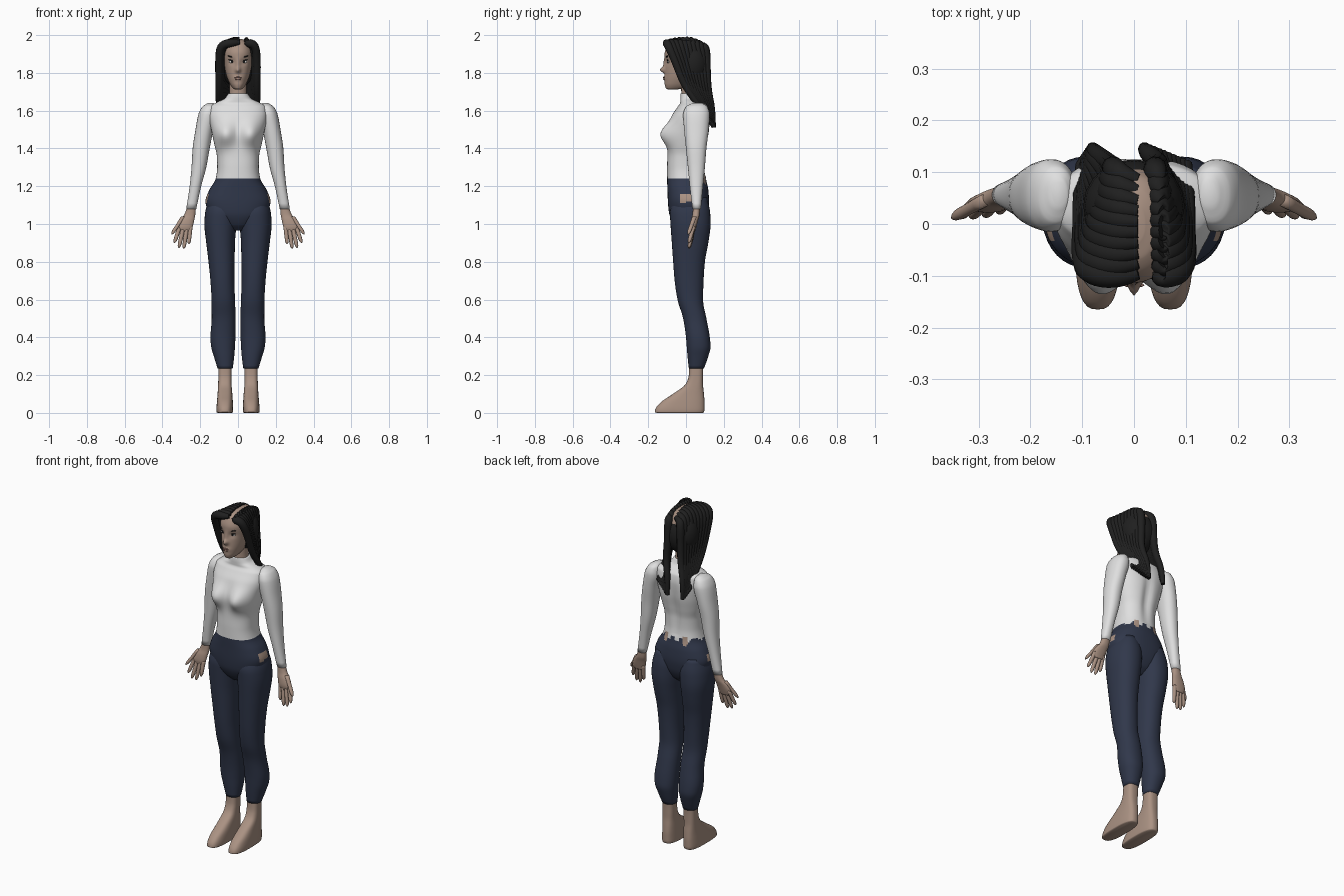
import bpy, bmesh, math
from mathutils import Vector


def material(name, r, g, b):
    m = bpy.data.materials.new(name)
    m.diffuse_color = (r, g, b, 1)
    return m


SKIN = material("skin", 0.40, 0.285, 0.225)
SHIRT = material("white shirt", 0.74, 0.74, 0.74)
PANTS = material("navy pants", 0.03, 0.039, 0.07)
HAIR = material("black hair", 0.014, 0.014, 0.014)
EYE = material("eye white", 0.75, 0.73, 0.7)
LIP = material("lips", 0.30, 0.17, 0.14)


def smooth_rows(rows, sub):
    """Monotone interpolation of (z, x0, x1, y0, y1) rows along z."""
    sec = [[(b[k] - a[k]) / (b[0] - a[0]) for k in range(5)] for a, b in zip(rows, rows[1:])]
    slope = []
    for i in range(len(rows)):
        a, b = sec[max(i - 1, 0)], sec[min(i, len(sec) - 1)]
        slope.append([2 * p * q / (p + q) if p * q > 0 else 0 for p, q in zip(a, b)])
    out = []
    for i in range(len(rows) - 1):
        a, b, h = rows[i], rows[i + 1], rows[i + 1][0] - rows[i][0]
        for j in range(sub):
            t = j / sub
            h00, h10 = 2 * t**3 - 3 * t**2 + 1, t**3 - 2 * t**2 + t
            h01, h11 = 3 * t**2 - 2 * t**3, t**3 - t**2
            out.append([a[0] + h * t] + [h00 * a[k] + h10 * h * slope[i][k] + h01 * b[k]
                                         + h11 * h * slope[i + 1][k] for k in range(1, 5)])
    return out + [list(rows[-1])]


def finish(ob, mirror=False):
    if mirror:
        ob.modifiers.new("mirror", 'MIRROR').use_mirror_merge = False
    for p in ob.data.polygons:
        p.use_smooth = True
    return ob


def loft(name, rows, mats, n=36, sub=4, power=2.2, mirror=False, shape=None, rule=None):
    """Stack of rounded cross-sections given by their bounds at each height."""
    bm = bmesh.new()
    rings = []
    for z, x0, x1, y0, y1 in smooth_rows(rows, sub):
        ring = []
        for i in range(n):
            a = 2 * math.pi * i / n
            c, s = math.cos(a), math.sin(a)
            co = Vector(((x0 + x1) / 2 + (x1 - x0) / 2 * math.copysign(abs(c) ** (2 / power), c),
                         (y0 + y1) / 2 + (y1 - y0) / 2 * math.copysign(abs(s) ** (2 / power), s), z))
            ring.append(bm.verts.new(shape(co) if shape else co))
        rings.append(ring)
    for a, b in zip(rings, rings[1:]):
        for i in range(n):
            bm.faces.new((a[i], a[(i + 1) % n], b[(i + 1) % n], b[i]))
    bm.faces.new(rings[0])
    bm.faces.new(rings[-1])
    bmesh.ops.recalc_face_normals(bm, faces=bm.faces)
    if rule:
        for f in bm.faces:
            f.material_index = rule(f.calc_center_median())
    me = bpy.data.meshes.new(name)
    bm.to_mesh(me)
    bm.free()
    for m in mats:
        me.materials.append(m)
    ob = bpy.data.objects.new(name, me)
    bpy.context.collection.objects.link(ob)
    return finish(ob, mirror)


def ball(name, loc, scale, mat, tilt=0, mirror=False):
    bpy.ops.mesh.primitive_uv_sphere_add(segments=20, ring_count=12, radius=1)
    ob = bpy.context.object
    ob.name = name
    ob.rotation_euler.y = tilt
    ob.scale = scale
    ob.location = loc
    bpy.ops.object.transform_apply(location=True, rotation=True, scale=True)
    ob.data.materials.append(mat)
    return finish(ob, mirror)


def bump(u, v, w, h):
    return math.exp(-(u / w) ** 2 - (v / h) ** 2)


# Torso: shirt above, pants below, ragged hem at the back, skin gaps at the hips
def torso_shape(c):
    if c.y < 0:
        c.y -= 0.052 * bump(abs(c.x) - 0.07, c.z - 1.475, 0.055, 0.06)
    elif c.z > 1.25:
        c.y -= 0.014 * bump(c.x, c.z - 1.42, 0.025, 0.14)
    return c


def hip_gap(c):
    return abs(c.x) > 0.1 and -0.03 < c.y < 0.035 and 1.11 + 0.2 * (c.y + 0.03) < c.z < 1.16


def torso_rule(c):
    edge = 1.24 + (0.014 * math.sin(c.x * 110) if c.y > 0.02 else 0)
    if hip_gap(c) or (c.y > 0.03 and 0.05 < abs(c.x) < 0.075 and 1.215 < c.z < 1.255):
        return 2
    return 0 if c.z > edge else 1


def centred(rows):
    return [(z, -w, w, a, b) for z, w, a, b in rows]


loft("torso", centred([
    (0.965, 0.04, -0.03, 0.05), (1.0, 0.09, -0.065, 0.09), (1.06, 0.155, -0.09, 0.115),
    (1.12, 0.172, -0.096, 0.122), (1.18, 0.152, -0.098, 0.118), (1.24, 0.118, -0.10, 0.106),
    (1.3, 0.11, -0.10, 0.10), (1.36, 0.112, -0.098, 0.102), (1.42, 0.125, -0.095, 0.112),
    (1.5, 0.142, -0.09, 0.125), (1.57, 0.155, -0.075, 0.128), (1.62, 0.15, -0.045, 0.12),
    (1.645, 0.11, -0.03, 0.10), (1.665, 0.07, -0.03, 0.08), (1.69, 0.052, -0.028, 0.068)]),
    [SHIRT, PANTS, SKIN], n=72, sub=6, power=2.4, shape=torso_shape, rule=torso_rule)

# Legs and bare feet
loft("leg", [
    (1.14, 0.03, 0.15, -0.06, 0.11), (1.06, 0.005, 0.174, -0.085, 0.128),
    (1.0, 0.008, 0.178, -0.082, 0.13), (0.9, 0.016, 0.168, -0.075, 0.118),
    (0.8, 0.018, 0.156, -0.068, 0.10), (0.7, 0.019, 0.146, -0.06, 0.093),
    (0.6, 0.016, 0.14, -0.045, 0.09), (0.5, 0.013, 0.139, -0.015, 0.108),
    (0.4, 0.014, 0.146, 0.0, 0.126), (0.35, 0.016, 0.142, 0.004, 0.13),
    (0.3, 0.02, 0.128, 0.008, 0.118), (0.235, 0.028, 0.108, 0.015, 0.095)],
    [PANTS], mirror=True)
loft("foot", [
    (0.26, 0.032, 0.104, 0.018, 0.092), (0.2, 0.034, 0.104, 0.015, 0.09),
    (0.155, 0.034, 0.105, 0.0, 0.09), (0.1, 0.03, 0.108, -0.07, 0.095),
    (0.055, 0.027, 0.112, -0.135, 0.098), (0.02, 0.026, 0.114, -0.162, 0.098),
    (0.004, 0.027, 0.113, -0.165, 0.095), (0.0, 0.032, 0.108, -0.155, 0.09)],
    [SKIN], power=2.8, mirror=True)

# Sleeves
loft("sleeve", [
    (1.64, 0.13, 0.16, 0.035, 0.085), (1.622, 0.115, 0.188, 0.0, 0.112),
    (1.58, 0.11, 0.21, -0.015, 0.125), (1.5, 0.13, 0.225, -0.01, 0.12),
    (1.4, 0.15, 0.24, 0.0, 0.108), (1.3, 0.168, 0.246, 0.01, 0.10),
    (1.2, 0.195, 0.256, 0.02, 0.09), (1.08, 0.221, 0.274, 0.034, 0.079)],
    [SHIRT], mirror=True)

# Hands with spread fingers
loft("palm", [
    (1.1, 0.222, 0.266, 0.038, 0.075), (1.05, 0.226, 0.284, 0.034, 0.072),
    (1.02, 0.232, 0.308, 0.026, 0.064), (0.985, 0.24, 0.322, 0.022, 0.055),
    (0.96, 0.252, 0.312, 0.026, 0.048)], [SKIN], mirror=True)
FINGERS = {"thumb": ((0.29, 0.045, 1.04), (0.35, 0.012, 0.945)),
           "index_finger": ((0.308, 0.04, 0.99), (0.336, 0.015, 0.9)),
           "middle_finger": ((0.29, 0.038, 0.98), (0.313, 0.015, 0.874)),
           "ring_finger": ((0.271, 0.038, 0.98), (0.287, 0.018, 0.87)),
           "little_finger": ((0.252, 0.04, 0.99), (0.26, 0.025, 0.895))}
for name, (a, b) in FINGERS.items():
    rows = []
    for t, r in ((0, 0.012), (0.5, 0.011), (0.9, 0.0085), (1, 0.003)):
        x, y, z = Vector(a).lerp(Vector(b), t)
        rows.append((z, x - r, x + r, y - r, y + r))
    loft(name, rows, [SKIN], n=12, sub=3, mirror=True)


# Neck and head with nose, eye sockets and chin
def face_shape(c):
    if c.y < -0.02:
        c.y += 0.008 * bump(abs(c.x) - 0.033, c.z - 1.858, 0.018, 0.016)
        c.y -= 0.024 * bump(c.x, c.z - 1.815, 0.013, 0.014) + 0.010 * bump(c.x, c.z - 1.845, 0.01, 0.03)
        c.y -= 0.006 * bump(c.x, c.z - 1.772, 0.022, 0.012)
    return c


loft("neck", centred([(1.64, 0.055, -0.025, 0.07), (1.7, 0.046, -0.025, 0.062),
                      (1.78, 0.046, -0.03, 0.07)]), [SKIN])
loft("head", centred([
    (1.712, 0.016, -0.095, -0.05), (1.72, 0.028, -0.107, 0.0), (1.745, 0.045, -0.113, 0.04),
    (1.79, 0.062, -0.112, 0.075), (1.84, 0.072, -0.11, 0.10), (1.9, 0.078, -0.113, 0.108),
    (1.945, 0.068, -0.098, 0.095), (1.97, 0.045, -0.07, 0.07), (1.98, 0.02, -0.035, 0.035)]),
    [SKIN], n=72, sub=8, shape=face_shape)
ball("eye", (0.033, -0.094, 1.858), (0.016, 0.005, 0.007), EYE, -0.15, True)
ball("iris", (0.032, -0.098, 1.859), (0.0065, 0.003, 0.006), HAIR, 0, True)
ball("eyelid_line", (0.034, -0.097, 1.866), (0.019, 0.004, 0.003), HAIR, -0.2, True)
ball("eyebrow", (0.036, -0.1, 1.885), (0.022, 0.006, 0.0035), HAIR, -0.3, True)
ball("upper_lip", (0, -0.118, 1.776), (0.02, 0.005, 0.004), LIP)
ball("lower_lip", (0, -0.116, 1.767), (0.017, 0.005, 0.005), LIP)

# Hair: under-cap plus thick strands falling from an off-centre parting
ball("hair_cap", (0, 0.035, 1.845), (0.098, 0.09, 0.12), HAIR)
cu = bpy.data.curves.new("hair_strands", 'CURVE')
cu.dimensions = '3D'
cu.bevel_depth = 1
cu.bevel_resolution = 3
cu.resolution_u = 5
cu.use_fill_caps = True


def mix(a, b, t):
    return a + (b - a) * t


COUNT = 10
for side in (-1, 1):
    end_x = 0.08 if side < 0 else 0.02
    for i in range(COUNT):
        t = i / (COUNT - 1)
        y0 = mix(-0.095, 0.085, t)
        z0 = 1.979 - (0.035 if y0 > 0 else 0.015) * (y0 / 0.09) ** 2
        pts = [(0.03 + side * 0.022, y0, z0, 0.012),
               (mix(0.03, side * 0.05, 0.7), mix(-0.105, 0.095, t), z0 - 0.003, 0.022),
               (side * mix(0.092, 0.04, t), mix(-0.095, 0.108, t), mix(1.95, 1.91, t), 0.023),
               (side * mix(0.101, 0.042, t), mix(-0.055, 0.11, t), mix(1.86, 1.8, t), 0.021),
               (side * mix(0.1, 0.05, t), mix(-0.012, 0.118, t), mix(1.74, 1.7, t), 0.019),
               (side * mix(0.103, end_x, t), mix(0.05, 0.142, t), mix(1.65, 1.6, t), 0.016),
               (side * mix(0.102, end_x, t), mix(0.115, 0.147, t), mix(1.56, 1.51, t), 0.011)]
        sp = cu.splines.new('NURBS')
        sp.points.add(len(pts) - 1)
        for p, (x, y, z, r) in zip(sp.points, pts):
            p.co = (x, y, z, 1)
            p.radius = r
        sp.order_u = 3
        sp.use_endpoint_u = True
hair = bpy.data.objects.new("hair_strands", cu)
bpy.context.collection.objects.link(hair)
cu.materials.append(HAIR)
bpy.ops.object.select_all(action='DESELECT')
hair.select_set(True)
bpy.context.view_layer.objects.active = hair
bpy.ops.object.convert(target='MESH')
finish(bpy.context.object)
